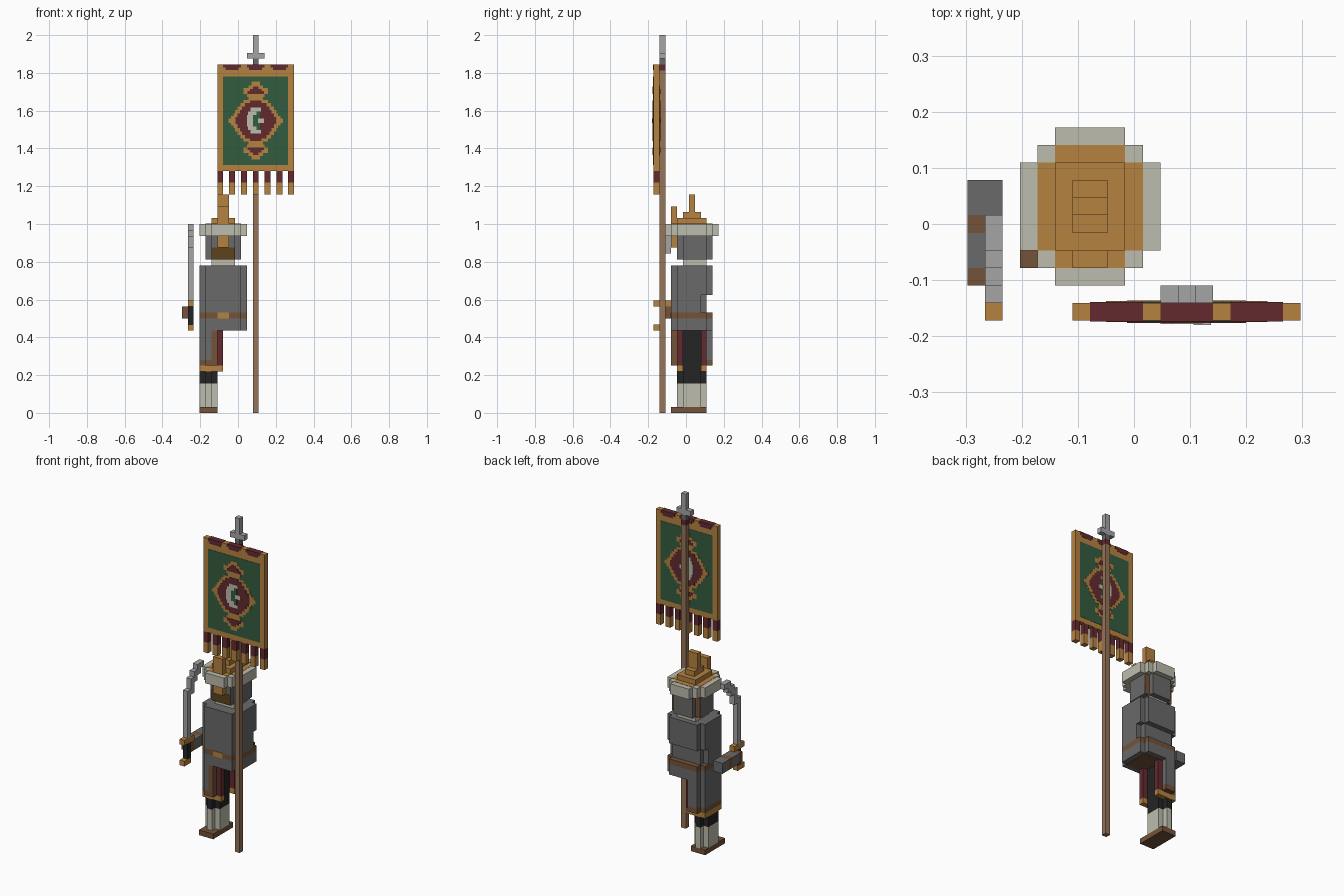
import bpy
import bmesh

old = bpy.data.objects.get("Cube")
if old:
    bpy.data.objects.remove(old, do_unlink=True)

V = 2 / 64            # size of one block
CX, CY = 9.5, 5.5     # block coordinates of the centre


def srgb(r, g, b):
    f = lambda c: c / 12.92 if c <= 0.04045 else ((c + 0.055) / 1.055) ** 2.4
    return (f(r / 255), f(g / 255), f(b / 255), 1)


def material(name, *rgb):
    m = bpy.data.materials.new(name)
    m.use_nodes = True
    m.diffuse_color = srgb(*rgb)
    m.node_tree.nodes["Principled BSDF"].inputs["Base Color"].default_value = srgb(*rgb)
    return m


GOLD = material("gold", 182, 130, 64)
RED = material("dark red", 98, 42, 47)
GREEN = material("green", 52, 92, 63)
MAIL = material("mail grey", 106, 106, 106)
STEEL = material("light steel", 165, 165, 165)
BROWN = material("leather brown", 116, 83, 57)
WOOD = material("pole wood", 150, 117, 88)
BLACK = material("black cloth", 36, 36, 36)
FACE = material("dark skin", 92, 66, 28)
WHITE = material("off white", 190, 188, 174)


def finish(name, mat, bm):
    bmesh.ops.recalc_face_normals(bm, faces=bm.faces)
    mesh = bpy.data.meshes.new(name)
    bm.to_mesh(mesh)
    bm.free()
    mesh.materials.append(mat)
    bpy.context.collection.objects.link(bpy.data.objects.new(name, mesh))


def extrude_outline(bm, pts, k0, k1):
    face = bm.faces.new([bm.verts.new(((x - CX) * V, (y - CY) * V, k0 * V)) for x, y in pts])
    top = bmesh.ops.extrude_face_region(bm, geom=[face])["geom"]
    bmesh.ops.translate(bm, vec=(0, 0, (k1 - k0) * V),
                        verts=[g for g in top if isinstance(g, bmesh.types.BMVert)])


def blocks(name, mat, *boxes):
    """Boxes given as (x0, x1, y0, y1, z0, z1) in block units."""
    bm = bmesh.new()
    for a, b, c, d, e, f in boxes:
        extrude_outline(bm, [(a, c), (b, c), (b, d), (a, d)], e, f)
    finish(name, mat, bm)


def stepped(name, mat, x0, x1, y0, y1, z0, z1, n=1):
    """Block with n one-block stair steps cut from every vertical edge."""
    corner = []
    for s in range(n):
        corner += [(s, n - s), (s + 1, n - s)]
    corner.append((n, 0))
    low_left = [(x0 + a, y0 + b) for a, b in corner]
    low_right = [(x1 - a, y0 + b) for a, b in reversed(corner)]
    top_right = [(x1 - a, y1 - b) for a, b in corner]
    top_left = [(x0 + a, y1 - b) for a, b in reversed(corner)]
    bm = bmesh.new()
    extrude_outline(bm, low_left + low_right + top_right + top_left, z0, z1)
    finish(name, mat, bm)


# Pole and spear tip
blocks("pole", WOOD, (12, 13, 1, 2, 0, 58))
blocks("pole_top", RED, (12, 13, 1, 2, 58, 59))
blocks("spear_socket", MAIL, (12, 13, 1, 2, 59, 60))
blocks("spear_tip", STEEL, (12, 13, 1, 2, 60, 64), (11, 12, 1, 2, 60, 61), (13, 14, 1, 2, 60, 61))

# Banner cloth with fringe
blocks("banner", GOLD, (6, 19, 0, 1, 41, 59))
blocks("fringe_red", RED, *[(i, i + 1, 0, 1, 39, 41) for i in range(6, 19, 2)])
blocks("fringe_gold", GOLD, *[(i, i + 1, 0, 1, 37, 39) for i in range(6, 19, 2)])


def inlay(name, mat, layer, rows):
    """Rows (z0, z1, x0, x1) showing slightly proud on both banner sides."""
    e = 0.05 * layer
    blocks(name, mat, *[(a, b, -e, 1 + e, z0, z1) for z0, z1, a, b in rows])


def emblem(rows):
    """Place rows about the emblem centre, mirrored up and down."""
    return [(49.5 + min(s * z0, s * z1), 49.5 + max(s * z0, s * z1), 12.5 + a, 12.5 + b)
            for z0, z1, a, b in rows for s in (1, -1)]


def even(rows):
    return emblem([(z0, z1, -w, w) for z0, z1, w in rows])


inlay("banner_field", GREEN, 1, [(42, 57, 7, 18)])
inlay("banner_top_marks", RED, 1,
      [r for i in (7, 11, 15) for r in ((58.5, 59.05, i, i + 3), (58.1, 58.5, i + .4, i + 2.6))])
inlay("emblem_gold", GOLD, 2, even([
    (0, .35, 4.6), (.35, .8, 4.2), (.8, 1.2, 3.8), (1.2, 1.8, 3.5), (1.8, 2.4, 3.1), (2.4, 3, 2.6),
    (3, 3.5, 2.1), (3.5, 4, 1.2), (4, 4.5, 1.5), (4.5, 5, 2.1), (5, 5.5, 2.1), (5.5, 6, 1.2),
    (6, 6.6, .7)]))
inlay("emblem_red", RED, 3, even([
    (0, .6, 3.4), (.6, 1.2, 3.1), (1.2, 1.8, 2.7), (1.8, 2.4, 2.3), (2.4, 3, 1.8), (3, 3.4, 1),
    (4.5, 5, 1.4), (5, 5.4, 1), (5.4, 5.8, .5)]))
inlay("emblem_crescent", WHITE, 4, emblem([
    (0, 1, -1.5, -.5), (1, 1.6, -1.3, .1), (1.6, 2.2, -.9, .9)]))
inlay("emblem_green", GREEN, 4, emblem([(0, 1, -.5, .7), (1, 1.6, .1, .7)]))
inlay("emblem_star", WHITE, 5, emblem([(0, .4, .4, 1.4)]))

# Hat
stepped("hat_brim", WHITE, 3, 11, 2, 11, 30, 32, 2)
stepped("hat_cap", GOLD, 4, 10, 3, 10, 31, 32.05)
blocks("hat_crown", GOLD, (5, 9, 4, 9, 32, 33), (6, 8, 5, 8, 33, 34), (6, 8, 6, 7, 34, 37))
blocks("hat_front_plate", GOLD, (6, 8, 3, 4, 28, 35))

# Head
stepped("hood", MAIL, 4, 10, 4, 10, 26, 30)
blocks("face", FACE, (5, 9, 3.95, 4.2, 26, 28))
blocks("hood_back_panels", BROWN, (4, 5, 8.8, 9.05, 26, 30), (9, 10, 8.8, 9.05, 26, 30))
blocks("neck", WHITE, (5, 9, 5, 9, 25, 26))

# Torso, belt and upper skirt
stepped("chest", MAIL, 3, 11, 3, 10, 20, 25)
stepped("waist", MAIL, 3, 11, 3, 9, 17, 20)
stepped("belt", BROWN, 3, 11, 3, 10, 16, 17)
blocks("belt_buckle", GOLD, (6, 8, 2.9, 3.1, 16, 17))
stepped("coat_skirt", MAIL, 3, 11, 3, 10, 14, 16)
blocks("skirt_lining", BROWN, (6, 10, 4, 9, 13.95, 14.1))

# Right coat tail with hem
blocks("coat_tail", MAIL, (3, 4, 4, 9, 9, 14), (4, 5, 3, 4, 9, 14), (4, 6, 9, 10, 9, 14))
blocks("coat_tail_edge", BROWN, (5, 6, 3, 4, 9, 14))
blocks("coat_hem", BROWN, (3, 4, 4, 9, 8, 9), (4, 6, 3, 4, 8, 9), (4, 6, 9, 10, 8, 9))
blocks("inner_skirt", RED, (4, 7, 4, 5, 8, 14), (4, 7, 8, 9, 8, 14))
blocks("inner_skirt_hem", GOLD, (3, 4, 4, 9, 7, 8), (4, 7, 4, 5, 7, 8), (4, 7, 8, 9, 7, 8))

# Right leg and shoe
blocks("thigh", BLACK, (4, 6, 5, 8, 7, 14))
stepped("knee", BLACK, 3, 6, 4, 9, 5, 7)
stepped("shin", WHITE, 3, 6, 4, 9, 1, 5)
blocks("shoe", BROWN, (3, 6, 3, 9, 0, 1))

# Right forearm and hand
blocks("forearm", MAIL, (0, 2, 6, 8, 16, 18), (0, 2, 3, 5, 16, 18))
blocks("cuff", BROWN, (0, 2, 5, 6, 16, 18))
blocks("hand", BROWN, (0, 2, 2, 3, 16, 18))

# Curved sword
blocks("sword_grip", BLACK, (1, 2, 1, 2, 15, 18))
blocks("sword_fittings", GOLD, (1, 2, 0, 3, 18, 19), (1, 2, 0, 2, 14, 15))
blocks("sword_blade", STEEL, (1, 2, 1, 2, 19, 28), (1, 2, 2, 3, 27, 30),
       (1, 2, 3, 4, 29, 31), (1, 2, 4, 6, 31, 32), (1, 2, 4, 5, 30, 31))
